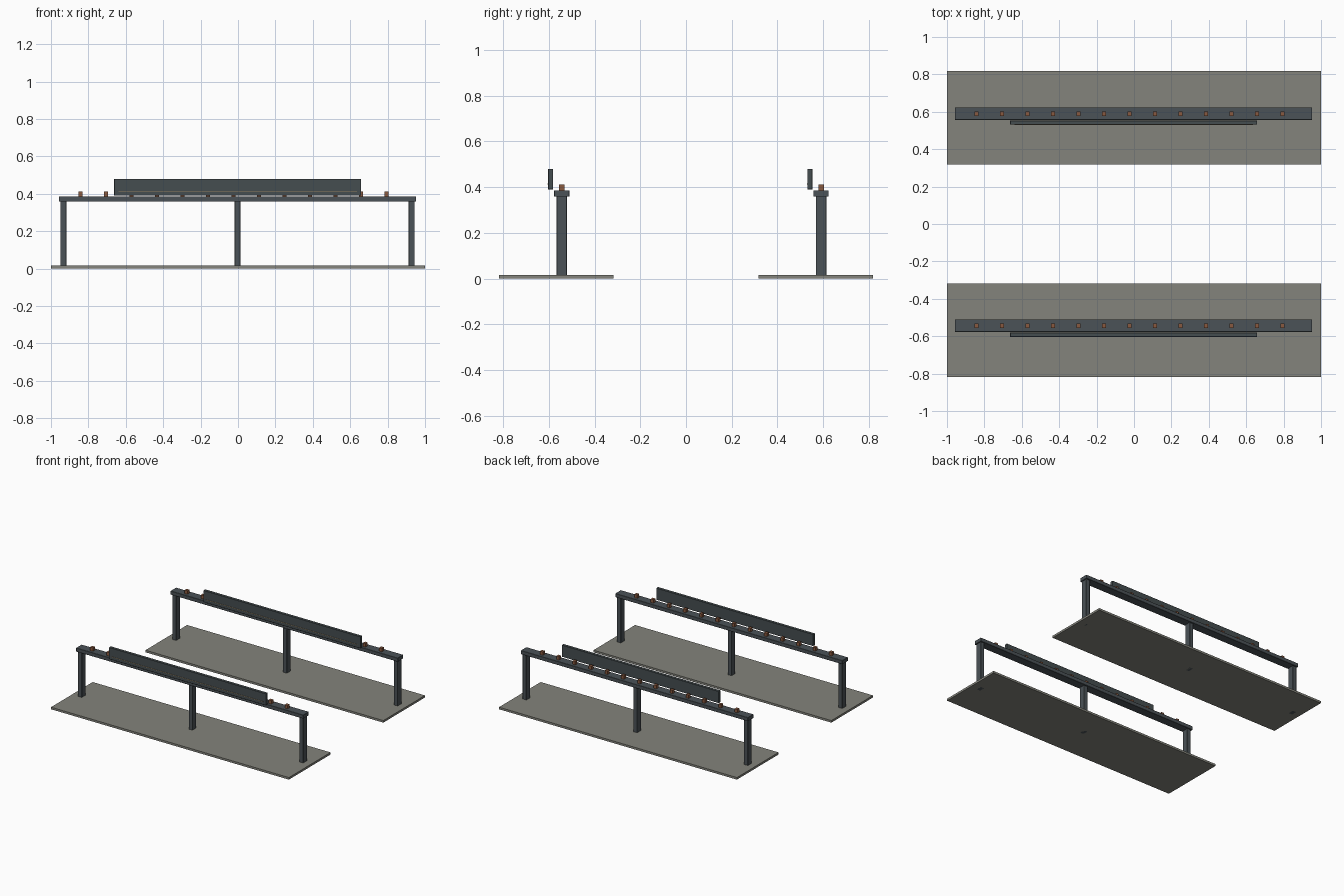
import bpy

if "Cube" in bpy.data.objects:
    bpy.data.objects.remove(bpy.data.objects["Cube"])

def material(name, rgb):
    m = bpy.data.materials.new(name)
    m.diffuse_color = (*rgb, 1)
    m.use_nodes = True
    m.node_tree.nodes["Principled BSDF"].inputs["Base Color"].default_value = m.diffuse_color
    return m

STONE = material("paving", (0.23, 0.23, 0.20))
STEEL = material("dark_steel", (0.07, 0.085, 0.095))
PANEL = material("sign_panel", (0.06, 0.075, 0.08))
COPPER = material("copper", (0.25, 0.10, 0.05))
BRASS = material("brass", (0.30, 0.22, 0.12))

def box(name, x, y, z, mat, bevel=0):
    """Box from (min, max) ranges along each axis."""
    bpy.ops.mesh.primitive_cube_add(size=1, location=[sum(r) / 2 for r in (x, y, z)])
    o = bpy.context.object
    o.name = name
    o.scale = [r[1] - r[0] for r in (x, y, z)]
    bpy.ops.object.transform_apply(location=False, rotation=False, scale=True)
    o.data.materials.append(mat)
    if bevel:
        b = o.modifiers.new("bevel", 'BEVEL')
        b.width = bevel
        b.segments = 1
    return o

def around(c, size):
    return (c - size / 2, c + size / 2)

CX = -0.0025  # the frame sits slightly left of the slab centre

for side, yc in (("front", -0.567), ("back", 0.567)):
    # ground slab
    box(f"{side}_slab", (-1, 1), around(yc, 0.5), (0, 0.016), STONE)

    # posts and top beam
    yb = yc + 0.0235
    for i in (-1, 0, 1):
        box(f"{side}_post", around(CX + i * 0.931, 0.032), around(yb, 0.046),
            (0, 0.36), STEEL, 0.0015)
    box(f"{side}_beam", around(CX, 1.91), around(yb, 0.067), (0.358, 0.386), STEEL, 0.0015)

    # row of pegs along the beam
    for i in range(13):
        box(f"{side}_peg", around(-0.842 + i * 0.1363, 0.023), around(yb, 0.024),
            (0.384, 0.412), COPPER)

    # sign panel and its trim line
    box(f"{side}_sign_panel", around(CX, 1.32), (yc - 0.036, yc - 0.014),
        (0.390, 0.479), PANEL, 0.001)
    box(f"{side}_sign_trim", around(CX, 1.275), (yc - 0.038, yc - 0.035),
        (0.412, 0.415), BRASS)
